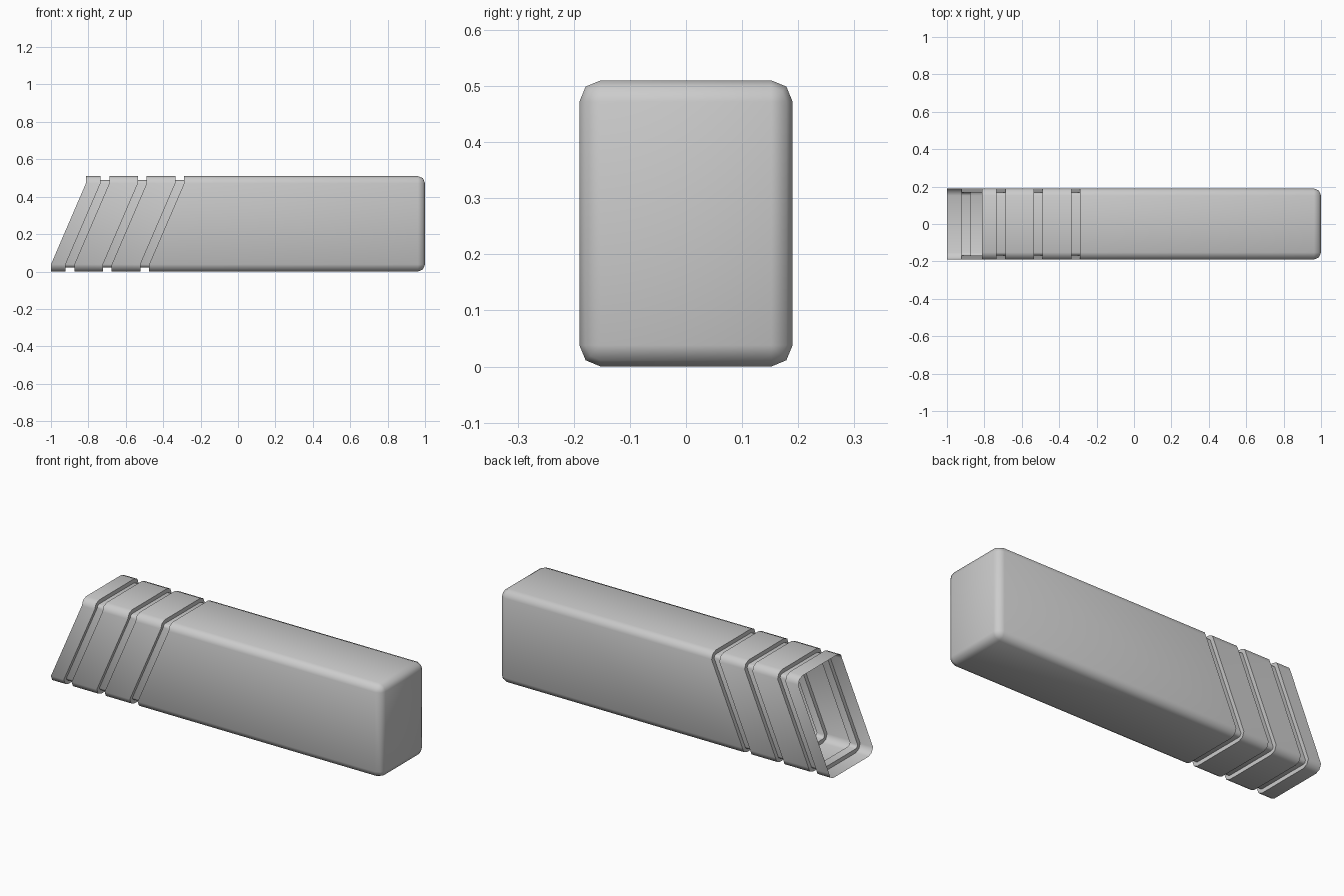
import bpy, bmesh, math

cube = bpy.data.objects.get("Cube")
if cube:
    bpy.data.objects.remove(cube, do_unlink=True)

HALF_W, HEIGHT, RADIUS = 0.19, 0.51, 0.038   # rounded rectangular section
SLANT, GROOVE, DEPTH = 0.187, 0.047, 0.022   # lean of the open end, groove size

grey = bpy.data.materials.new("plain grey")
grey.use_nodes = True
grey.diffuse_color = (0.6, 0.6, 0.6, 1)
grey.node_tree.nodes["Principled BSDF"].inputs["Base Color"].default_value = (0.6, 0.6, 0.6, 1)


def section(inset):
    """Rounded rectangle in (y, z), shrunk by inset, two segments per corner."""
    r = RADIUS - inset
    cy, cz = HALF_W - RADIUS, HEIGHT / 2 - RADIUS
    pts = []
    for i, (sy, sz) in enumerate([(1, 1), (-1, 1), (-1, -1), (1, -1)]):
        for k in range(3):
            a = math.pi / 2 * (i + k / 2)
            pts.append((sy * cy + r * math.cos(a), HEIGHT / 2 + sz * cz + r * math.sin(a)))
    return pts


def add_ring(bm, x, inset=0.0, slanted=True):
    """Slanted rings lean with height, staying level across the rounded corners."""
    verts = []
    for y, z in section(inset):
        t = (z - RADIUS) / (HEIGHT - 2 * RADIUS)
        lean = SLANT * min(max(t, 0), 1) if slanted else 0
        verts.append(bm.verts.new((x + lean, y, z)))
    return verts


bm = bmesh.new()

# Open slanted end followed by three grooves
rings = [add_ring(bm, -1)]
for start in (-0.922, -0.722, -0.522):
    end = start + GROOVE
    for x, inset in ((start, 0), (start, DEPTH), (end, DEPTH), (end, 0)):
        rings.append(add_ring(bm, x, inset))

# Straight body and rounded closed end
mid = RADIUS * (1 - math.sqrt(0.5))
for x, inset in ((1 - RADIUS, 0), (1 - mid, mid), (1, RADIUS)):
    rings.append(add_ring(bm, x, inset, slanted=False))

for a, b in zip(rings, rings[1:]):
    for i in range(len(a)):
        j = (i + 1) % len(a)
        bm.faces.new((a[i], b[i], b[j], a[j]))
last = rings[-1]
bm.faces.new([last[i] for i in (0, 3, 6, 9)])
bmesh.ops.remove_doubles(bm, verts=bm.verts[:], dist=0.0001)
bmesh.ops.dissolve_degenerate(bm, edges=bm.edges[:], dist=0.0001)
bmesh.ops.recalc_face_normals(bm, faces=bm.faces[:])

mesh = bpy.data.meshes.new("grooved_sleeve")
bm.to_mesh(mesh)
bm.free()
mesh.materials.append(grey)
sleeve = bpy.data.objects.new("grooved_sleeve", mesh)
bpy.context.collection.objects.link(sleeve)

bpy.ops.object.select_all(action='DESELECT')
sleeve.select_set(True)
bpy.context.view_layer.objects.active = sleeve
bpy.ops.object.shade_smooth_by_angle(angle=math.radians(50))
